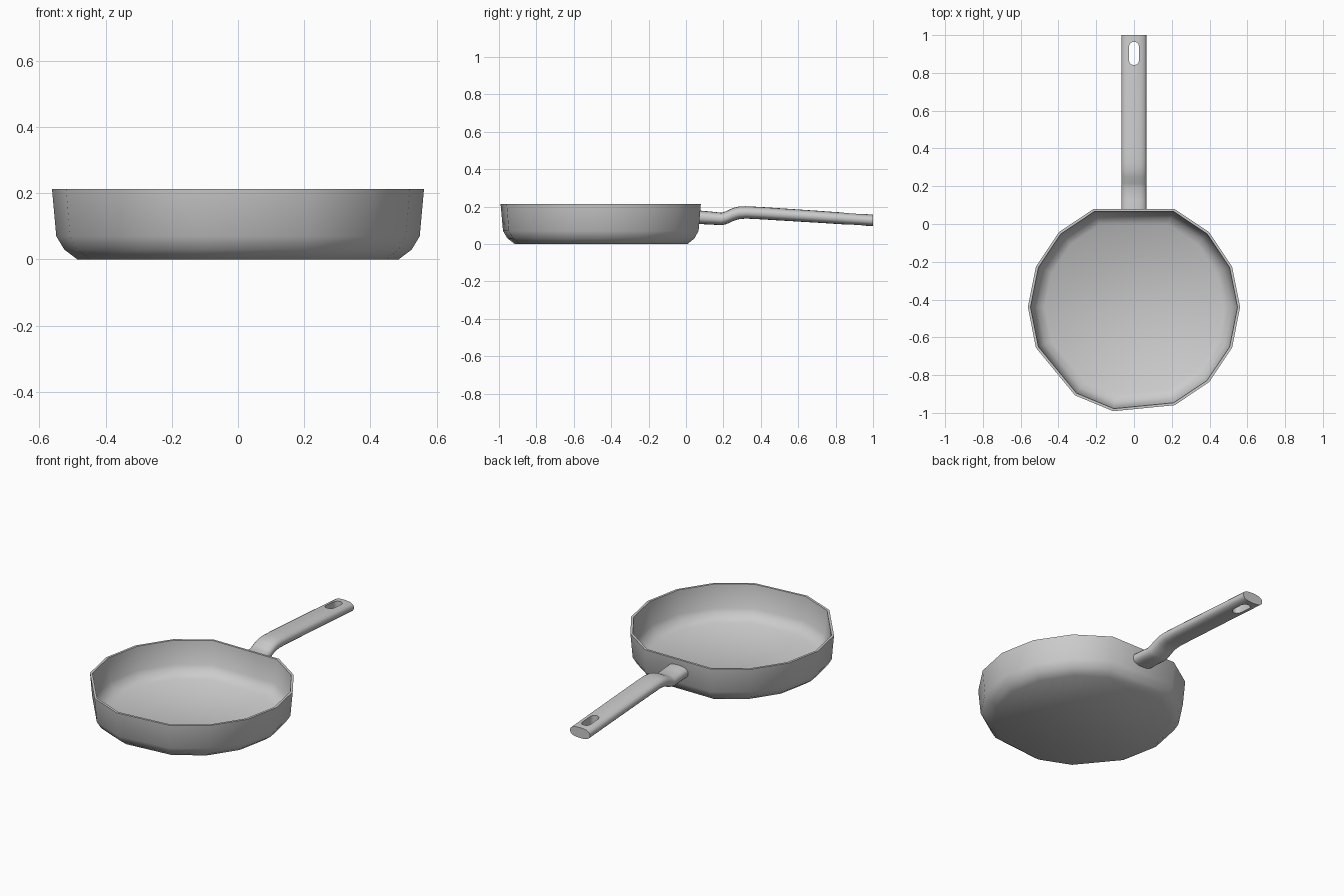
import bpy, bmesh, math

if "Cube" in bpy.data.objects:
    bpy.data.objects.remove(bpy.data.objects["Cube"])


def loft(name, rings, close_loop=False):
    """Skin a list of equal-length point rings; cap the ends or close the loop."""
    bm = bmesh.new()
    rows = [[bm.verts.new(p) for p in ring] for ring in rings]
    n = len(rows[0])
    pairs = list(zip(rows, rows[1:]))
    if close_loop:
        pairs.append((rows[-1], rows[0]))
    for a, b in pairs:
        for i in range(n):
            j = (i + 1) % n
            bm.faces.new((a[i], a[j], b[j], b[i]))
    if not close_loop:
        bm.faces.new(rows[0])
        bm.faces.new(rows[-1])
    bmesh.ops.recalc_face_normals(bm, faces=bm.faces)
    mesh = bpy.data.meshes.new(name)
    bm.to_mesh(mesh)
    bm.free()
    obj = bpy.data.objects.new(name, mesh)
    bpy.context.collection.objects.link(obj)
    return obj


def activate(obj):
    bpy.ops.object.select_all(action='DESELECT')
    obj.select_set(True)
    bpy.context.view_layer.objects.active = obj


def smooth(obj, degrees):
    activate(obj)
    bpy.ops.object.shade_smooth_by_angle(angle=math.radians(degrees))


# Pan: low-poly bowl with uneven sides, flat side towards the handle
PAN_Y = -0.44
angles = [0, 22.5, 45, 67.5, 112.5, 135, 157.5, 180,
          202.5, 236.25, 258.75, 292.5, 315, 337.5]
profile = [(0.485, 0.0), (0.525, 0.03), (0.549, 0.07), (0.562, 0.213),
           (0.548, 0.213), (0.535, 0.075), (0.512, 0.04), (0.472, 0.015)]
pan = loft("pan", [[(r * math.cos(math.radians(a)),
                     PAN_Y + r * math.sin(math.radians(a)), z) for a in angles]
                   for r, z in profile])
smooth(pan, 50)

# Handle: flattened oval section swept along a bent path (y, z centre, half height)
path = [(0.068, 0.143, 0.036), (0.13, 0.139, 0.035), (0.19, 0.134, 0.033),
        (0.215, 0.141, 0.035), (0.25, 0.157, 0.035), (0.28, 0.166, 0.034),
        (0.32, 0.169, 0.033), (0.40, 0.165, 0.033), (0.70, 0.146, 0.032),
        (1.0, 0.126, 0.031)]


def section(y, zc, h, w=0.066, n=20):
    ring = []
    for i in range(n):
        c, s = math.cos(2 * math.pi * i / n), math.sin(2 * math.pi * i / n)
        ring.append((w * math.copysign(abs(c) ** 0.8, c), y,
                     zc + h * math.copysign(abs(s) ** 0.8, s)))
    return ring


handle = loft("handle", [section(*p) for p in path])

# Hanging slot: rounded cutter through the handle tip
R, Y0, Y1 = 0.027, 0.868, 0.938
outline = []
for yc, start in ((Y1, 0), (Y0, 180)):
    for i in range(7):
        a = math.radians(start + 30 * i)
        outline.append((R * math.cos(a), yc + R * math.sin(a)))
cutter = loft("slot_cutter", [[(x, y, z) for x, y in outline] for z in (0.0, 0.3)])
cutter.hide_render = True
cut = handle.modifiers.new("slot", 'BOOLEAN')
cut.operation = 'DIFFERENCE'
cut.solver = 'EXACT'
cut.object = cutter
activate(handle)
bpy.ops.object.modifier_apply(modifier=cut.name)
bpy.data.objects.remove(cutter, do_unlink=True)
smooth(handle, 45)
